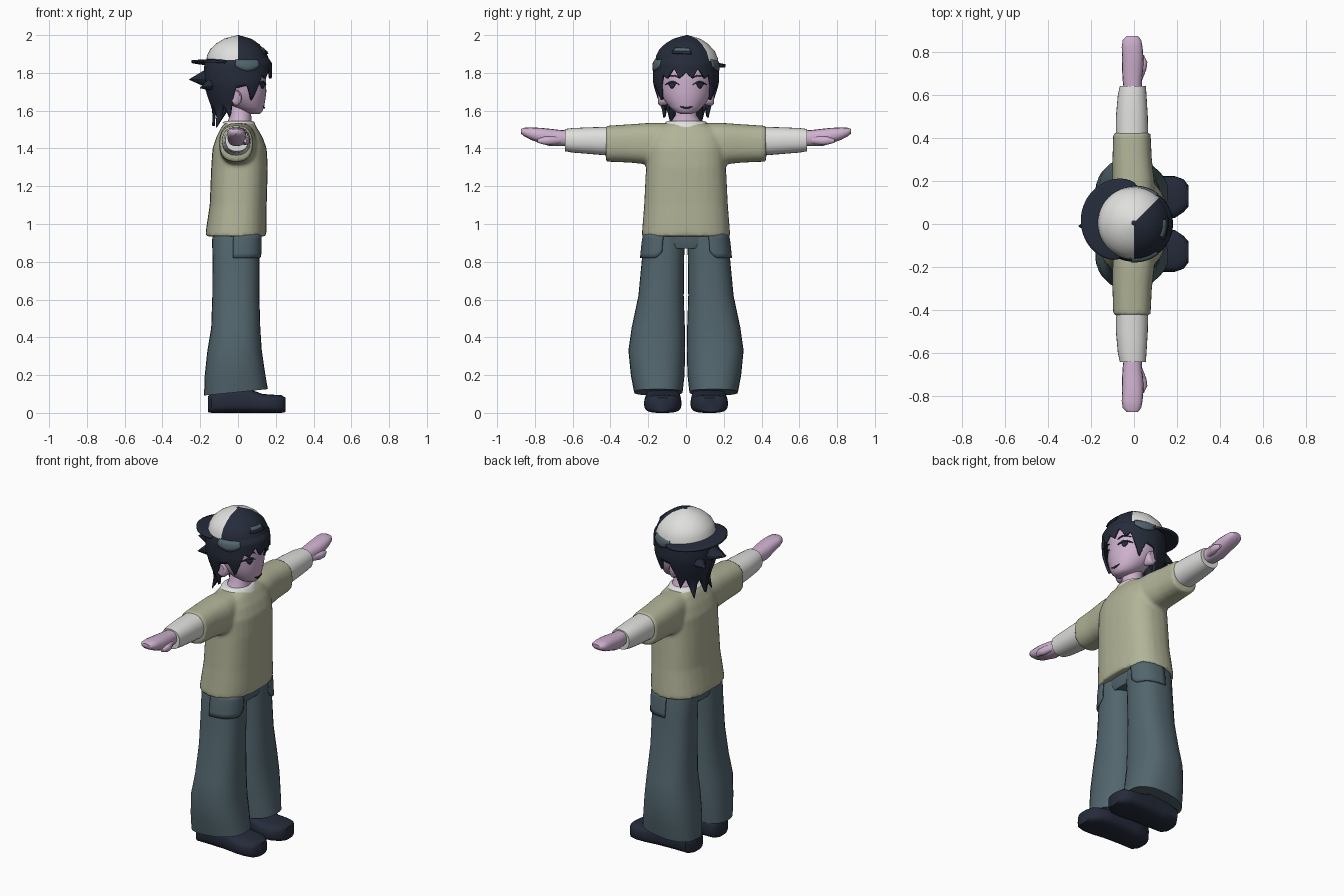
import bpy, bmesh, math
from mathutils import Vector

cube = bpy.data.objects.get("Cube")
if cube:
    bpy.data.objects.remove(cube, do_unlink=True)


def material(name, rgb):
    m = bpy.data.materials.new(name)
    m.use_nodes = True
    m.diffuse_color = (*rgb, 1)
    m.node_tree.nodes["Principled BSDF"].inputs["Base Color"].default_value = (*rgb, 1)
    return m


NAVY = material("dark navy", (.018, .024, .042))
SLATE = material("slate denim", (.085, .132, .155))
OLIVE = material("pale olive", (.44, .45, .31))
SKIN = material("pink skin", (.62, .44, .62))
WHITE = material("off white", (.74, .74, .72))


def finish(name, bm, mats, thick=0, angle=50):
    bmesh.ops.recalc_face_normals(bm, faces=bm.faces)
    me = bpy.data.meshes.new(name)
    bm.to_mesh(me)
    bm.free()
    ob = bpy.data.objects.new(name, me)
    bpy.context.collection.objects.link(ob)
    for m in mats:
        me.materials.append(m)
    bpy.ops.object.select_all(action="DESELECT")
    ob.select_set(True)
    bpy.context.view_layer.objects.active = ob
    bpy.ops.object.shade_smooth_by_angle(angle=math.radians(angle))
    if thick:
        mod = ob.modifiers.new("thickness", "SOLIDIFY")
        mod.thickness, mod.offset = thick, 0
    return ob


def grid(bm, fn, nu, nv, closed=False):
    """Quad surface from fn(u, v), u and v in 0..1; closed wraps u and caps both ends."""
    rows = [[bm.verts.new(fn(i / nu, j / nv)) for i in range(nu if closed else nu + 1)]
            for j in range(nv + 1)]
    for a, b in zip(rows, rows[1:]):
        for i in range(nu):
            k = (i + 1) % len(a)
            bm.faces.new((a[i], a[k], b[k], b[i]))
    if closed:
        bm.faces.new(rows[0])
        bm.faces.new(rows[-1])


def lerp_row(rows, p):
    """Interpolate a table of rows by its first column."""
    for a, b in zip(rows, rows[1:]):
        if p <= b[0]:
            t = max(0, (p - a[0]) / (b[0] - a[0]))
            return [x + (y - x) * t for x, y in zip(a, b)]
    return rows[-1]


def oval(row, ang, power=2.0, grow=0.0):
    """Point on the rounded outline of a row (position, a0, a1, b0, b1)."""
    _, a0, a1, b0, b1 = row
    c, s = math.cos(ang), math.sin(ang)
    f = lambda v: math.copysign(abs(v) ** (2 / power), v)
    return ((a0 + a1) / 2 + ((a1 - a0) / 2 + grow) * f(c),
            (b0 + b1) / 2 + ((b1 - b0) / 2 + grow) * f(s))


def loft(bm, axis, rows, side=1, power=2.0, tilt=0, n=28):
    def fn(u, v):
        i = round(v * (len(rows) - 1))
        p = rows[i][0]
        a, b = oval(rows[i], u * math.tau, power)
        if axis == "z":
            t = tilt if i == 0 else 0
            return Vector((a, b * side, p + t * a))
        return Vector((a, p * side, b)) if axis == "y" else Vector((p, a * side, b))
    grid(bm, fn, n, len(rows) - 1, True)


def solid(name, axis, rows, mat, **kw):
    bm = bmesh.new()
    loft(bm, axis, rows, **kw)
    return finish(name, bm, [mat])


def sheet(name, fn, nu, nv, mat, thick):
    bm = bmesh.new()
    grid(bm, fn, nu, nv)
    return finish(name, bm, [mat], thick)


SIDES = ((1, "left"), (-1, "right"))

# Shirt: torso and short sleeves blended into one skin
bm = bmesh.new()
loft(bm, "z", [(.935, -.175, .15, -.235, .235), (1.0, -.165, .152, -.23, .23),
               (1.1, -.15, .152, -.222, .222), (1.3, -.142, .158, -.212, .212),
               (1.4, -.135, .152, -.212, .212), (1.46, -.115, .13, -.2, .2),
               (1.51, -.09, .1, -.165, .165), (1.535, -.07, .08, -.1, .1)], power=2.5)
for s, _ in SIDES:
    loft(bm, "y", [(.06, -.09, .1, 1.3, 1.535), (.2, -.1, .095, 1.315, 1.535),
                   (.3, -.1, .083, 1.325, 1.528), (.425, -.097, .077, 1.33, 1.52)],
         side=s, power=2.5)
shirt = finish("shirt", bm, [OLIVE])
remesh = shirt.modifiers.new("blend", "REMESH")
remesh.mode, remesh.voxel_size, remesh.use_smooth_shade = "VOXEL", .011, True
smooth = shirt.modifiers.new("relax", "SMOOTH")
smooth.factor, smooth.iterations = .5, 5

# Trousers
solid("hips", "z", [(.87, -.12, .1, -.15, .15), (.9, -.13, .11, -.2, .2),
                    (.97, -.135, .113, -.215, .215)], SLATE, power=2.4)
LEG = [(.11, -.18, .158, .018, .275), (.2, -.176, .145, .008, .292),
       (.33, -.162, .126, .004, .305), (.45, -.142, .118, .006, .288),
       (.62, -.136, .113, .012, .252), (.82, -.135, .113, .01, .233),
       (.9, -.137, .115, .006, .225), (.96, -.135, .114, .003, .215)]
for s, label in SIDES:
    solid(label + "_trouser_leg", "z", LEG, SLATE, side=s, power=2.4, tilt=.1)

    def pocket(u, v):
        z = .95 - v * (.13 - .03 * max(0, 1 - u * 5) ** 2)
        a, b = oval(lerp_row(LEG, z), math.radians(2 + 92 * u), 2.4, .006)
        return Vector((a, b * s, z))
    sheet(label + "_pocket", pocket, 14, 5, SLATE, .009)

    # Shoe, heel to toe
    solid(label + "_shoe", "x", [(-.16, .065, .175, .004, .085), (-.14, .04, .205, 0, .11),
          (-.05, .032, .21, 0, .135), (.05, .028, .215, 0, .13), (.13, .024, .222, 0, .1),
          (.19, .028, .222, 0, .096), (.23, .055, .208, 0, .094), (.252, .08, .18, .005, .08)],
          NAVY, side=s, power=3.2)

    # Long white sleeve, hand and thumb
    solid(label + "_undersleeve", "y", [(.38, -.085, .067, 1.36, 1.515),
          (.5, -.084, .064, 1.37, 1.512), (.6, -.075, .058, 1.378, 1.508),
          (.64, -.066, .055, 1.385, 1.503)], WHITE, side=s, power=2.3)
    solid(label + "_hand", "y", [(.61, -.046, .036, 1.415, 1.495),
          (.66, -.052, .036, 1.412, 1.497), (.72, -.056, .043, 1.412, 1.504),
          (.77, -.055, .044, 1.428, 1.509), (.82, -.057, .04, 1.445, 1.511),
          (.855, -.052, .033, 1.463, 1.51), (.873, -.034, .018, 1.478, 1.503)],
          SKIN, side=s, power=2.4, n=16)
    solid(label + "_thumb", "y", [(.66, .005, .035, 1.425, 1.465), (.72, .015, .058, 1.417, 1.465),
          (.75, .025, .062, 1.42, 1.462), (.785, .03, .046, 1.43, 1.45)],
          SKIN, side=s, n=12)

# Collar and neck
solid("collar", "z", [(1.522, -.085, .1, -.118, .118), (1.54, -.076, .086, -.108, .108),
                      (1.546, -.066, .076, -.094, .094)], WHITE, tilt=-.15)
solid("neck", "z", [(1.5, -.06, .08, -.09, .09), (1.548, -.052, .072, -.075, .075),
                    (1.575, -.045, .07, -.057, .057), (1.66, -.05, .07, -.055, .055)], SKIN)

# Head
HEAD = [(1.583, .06, .115, -.03, .03), (1.595, .02, .129, -.06, .06),
        (1.62, -.03, .138, -.088, .088), (1.66, -.09, .145, -.118, .118),
        (1.7, -.125, .15, -.135, .135), (1.76, -.145, .148, -.144, .144),
        (1.85, -.15, .15, -.15, .15), (1.93, -.1, .1, -.1, .1)]
solid("head", "z", HEAD, SKIN, n=40)


def face_mark(name, y0, y1, low, high):
    """Thin painted plate on the face between two height curves."""
    def fn(u, v):
        y = y0 + (y1 - y0) * u
        z = low(u) + (high(u) - low(u)) * v
        _, a0, a1, _, b1 = lerp_row(HEAD, z)
        x = (a0 + a1) / 2 + (a1 - a0) / 2 * math.sqrt(max(0, 1 - (y / b1) ** 2))
        return Vector((x + .003, y, z))
    sheet(name, fn, 10, 2, NAVY, .006)


arch = lambda u: math.sin(math.pi * u)
for s, label in SIDES:
    face_mark(label + "_upper_lashes", .036 * s, .11 * s,
              lambda u: 1.736 + .01 * arch(u), lambda u: 1.738 + .019 * arch(u))
    face_mark(label + "_iris", .057 * s, .09 * s,
              lambda u: 1.737 - .02 * arch(u), lambda u: 1.746)
    face_mark(label + "_eyebrow", .035 * s, .105 * s,
              lambda u: 1.772 + .01 * arch(u), lambda u: 1.774 + .016 * arch(u))
    solid(label + "_ear", "y", [(.1, -.03, .02, 1.63, 1.7), (.135, -.04, .02, 1.625, 1.71),
                                (.147, -.035, .01, 1.635, 1.705)], SKIN, side=s, n=12)
face_mark("mouth", -.032, .036, lambda u: 1.621 - .011 * arch(u), lambda u: 1.623 - .004 * arch(u))

# Hair: one jagged curtain round the head, open at the face
EDGE = [(0, 1.8), (12, 1.77), (22, 1.825), (36, 1.77), (45, 1.79), (62, 1.65), (74, 1.735),
        (94, 1.72), (110, 1.56), (124, 1.63), (142, 1.53), (158, 1.62), (180, 1.52)]
WIDTH = [(1.52, .125), (1.6, .122), (1.68, .15), (1.75, .168), (1.85, .166), (1.89, .14)]


def hair_point(deg, z, grow=0):
    r = lerp_row(WIDTH, z)[1] + grow
    a = math.radians(deg)
    return Vector((r * math.cos(a) * 1.04, r * math.sin(a), z))


def hair(u, v):
    deg = 360 * u - 180
    return hair_point(deg, 1.89 + (lerp_row(EDGE, abs(deg))[1] - 1.89) * v)


sheet("hair", hair, 120, 10, NAVY, .014)


def tuft(name, base, tip, radius, flat):
    bm = bmesh.new()
    d = Vector(tip) - Vector(base)
    bmesh.ops.create_cone(bm, cap_ends=True, segments=8, radius1=radius, radius2=.002,
                          depth=d.length)
    bmesh.ops.scale(bm, vec=(1, flat, 1), verts=bm.verts)
    bmesh.ops.rotate(bm, matrix=d.to_track_quat("Z", "Y").to_matrix(), verts=bm.verts)
    bmesh.ops.translate(bm, vec=(Vector(base) + Vector(tip)) / 2, verts=bm.verts)
    finish(name, bm, [NAVY])


tuft("back_tuft", (-.09, 0, 1.775), (-.258, -.01, 1.765), .105, .85)
for s, label in SIDES:
    tuft(label + "_back_tuft", (-.07, .05 * s, 1.76), (-.2, .1 * s, 1.72), .09, .85)
    tuft(label + "_nape_tuft", (-.06, .04 * s, 1.68), (-.115, .085 * s, 1.51), .06, .8)
    # Headband showing below the cap
    sheet(label + "_headband",
          lambda u, v: hair_point(s * (52 + 42 * u), 1.87 - v * (.035 + .025 * arch(u)), .009),
          10, 3, SLATE, .006)

# Cap: two-colour dome, leaning down to the front and the left
DOME = [(0, .168), (.03, .163), (.065, .147), (.1, .112), (.125, .073), (.138, .03), (.143, .008)]


def cap_point(ang, h, r):
    x, y = r * math.cos(ang), r * math.sin(ang)
    k = 1 - h / .145
    return Vector((x, y + .005, 1.855 + h - k * (.07 * x + .05 * y)))


bm = bmesh.new()
grid(bm, lambda u, v: cap_point(u * math.tau, *DOME[round(v * 6)]), 48, 6, True)
for f in bm.faces:
    c = f.calc_center_median()
    f.material_index = 0 if -90 < math.degrees(math.atan2(c.y - .005, c.x)) < 45 else 1
finish("cap_dome", bm, [NAVY, WHITE])
bm = bmesh.new()
bmesh.ops.create_uvsphere(bm, u_segments=12, v_segments=6, radius=.014)
bmesh.ops.scale(bm, vec=(1, 1, .4), verts=bm.verts)
bmesh.ops.translate(bm, vec=(0, .005, 1.9945), verts=bm.verts)
finish("cap_button", bm, [NAVY])


def brim(u, v):
    ang = math.radians(85 + 165 * u)
    p = cap_point(ang, 0, .15 + v * (.016 + .082 * arch(u) ** .6))
    return p - Vector((0, 0, .012 * v))


sheet("cap_brim", brim, 32, 5, NAVY, .012)


# Strap opening at the forehead
def strap(a0, a1, h0, h1, grow):
    def fn(u, v):
        h = h0 + (h1 - h0) * v
        return cap_point(math.radians(a0 + (a1 - a0) * u), h, lerp_row(DOME, h)[1] + grow)
    return fn


sheet("strap_opening", strap(-27, 6, .064, .08, .003), 10, 2, SLATE, .005)
sheet("strap", strap(-30, 9, .052, .064, .004), 10, 2, NAVY, .008)
